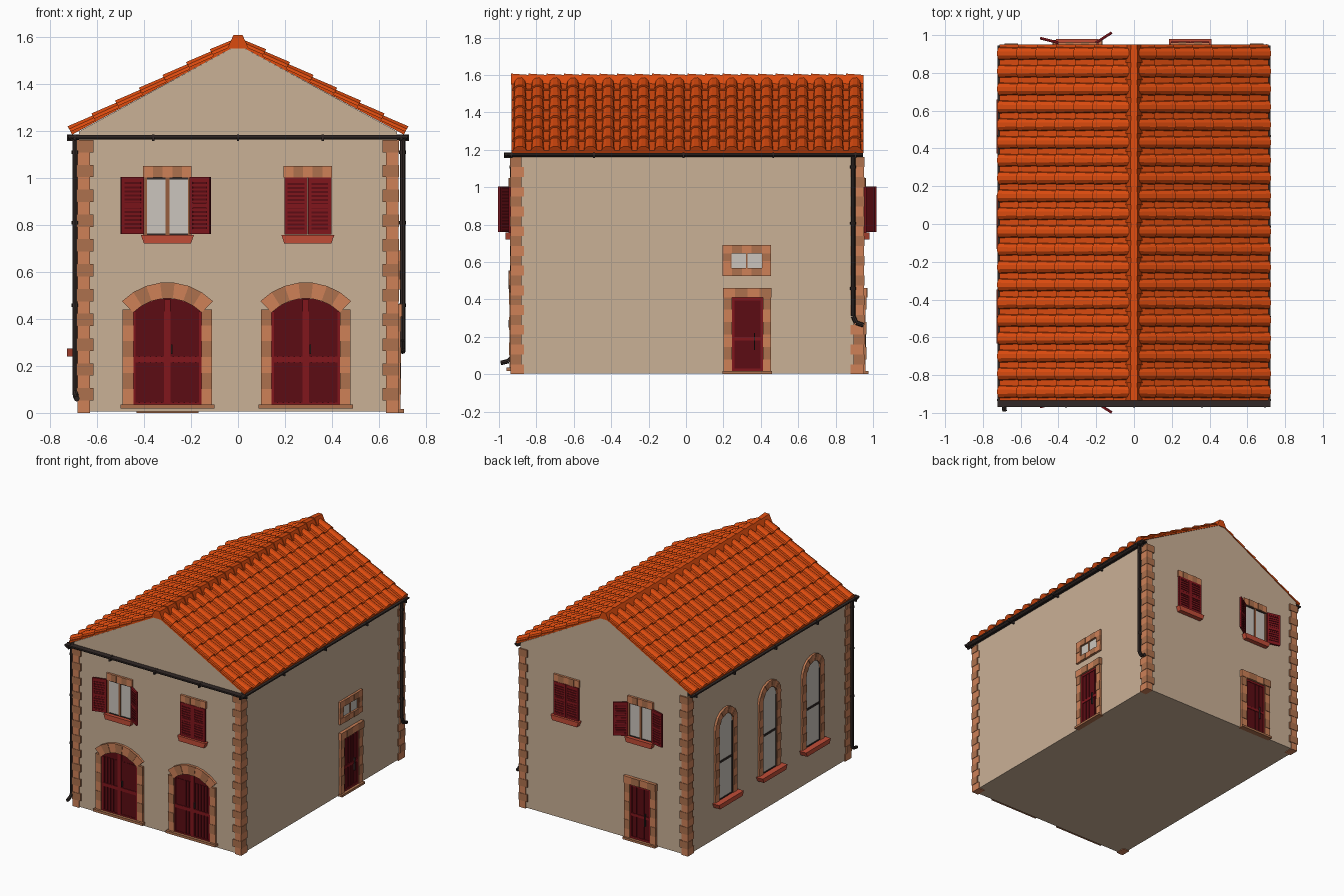
import bpy, bmesh
from math import sin, cos, pi, radians, asin
from mathutils import Matrix, Vector

if "Cube" in bpy.data.objects:
    bpy.data.objects.remove(bpy.data.objects["Cube"])


def material(name, r, g, b):
    m = bpy.data.materials.new(name)
    m.diffuse_color = [(c / 255) ** 2.2 for c in (r, g, b)] + [1]
    m.use_nodes = True
    m.node_tree.nodes["Principled BSDF"].inputs["Base Color"].default_value = m.diffuse_color
    return m


WALL = material("plaster", 201, 175, 149)
STONE = [material("stone_light", 205, 128, 88), material("stone_dark", 172, 112, 78)]
SILL = material("sill_red", 192, 78, 58)
TILE = material("roof_tile", 218, 76, 22)
METAL = material("dark_metal", 52, 44, 42)
RED = material("red_paint", 128, 28, 34)
DARKRED = material("dark_red_paint", 92, 20, 26)
GLASS = material("glass", 202, 196, 188)
WOOD = material("brown_wood", 150, 95, 65)

XW, Y0, Y1, EAVE, TOP = 0.675, -0.93, 0.945, 1.197, 1.565


def wall(x, y, deg):
    return Matrix.Translation((x, y, 0)) @ Matrix.Rotation(radians(deg), 4, 'Z')


# Wall frames: local x runs along the wall, local -y points outward
FRONT, RIGHT, BACK, LEFT = wall(0, Y0, 0), wall(XW, 0, 90), wall(0, Y1, 180), wall(-XW, 0, 270)


class Part:
    def __init__(self, name, matrix=Matrix()):
        self.name, self.matrix, self.local = name, matrix, Matrix()
        self.bm, self.mats = bmesh.new(), []

    def loft(self, a, b, mat):
        if mat not in self.mats:
            self.mats.append(mat)
        va = [self.bm.verts.new(self.local @ Vector(p)) for p in a]
        vb = [self.bm.verts.new(self.local @ Vector(p)) for p in b]
        n = len(va)
        faces = [self.bm.faces.new(va[::-1]), self.bm.faces.new(vb)]
        faces += [self.bm.faces.new((va[i], va[(i + 1) % n], vb[(i + 1) % n], vb[i])) for i in range(n)]
        for f in faces:
            f.material_index = self.mats.index(mat)

    def poly(self, pts, w0, w1, mat):
        self.loft([(u, -w0, v) for u, v in pts], [(u, -w1, v) for u, v in pts], mat)

    def box(self, u0, u1, v0, v1, w0, w1, mat):
        self.poly([(u0, v0), (u1, v0), (u1, v1), (u0, v1)], w0, w1, mat)

    def blocks(self, u0, u1, v0, v1, w, n, vertical=True):
        # row or column of stones in alternating tones
        for i in range(n):
            a, b = i / n, (i + 1) / n
            out = w + 0.003 * (i % 2)
            if vertical:
                self.box(u0, u1, v0 + (v1 - v0) * a, v0 + (v1 - v0) * b, -0.01, out, STONE[i % 2])
            else:
                self.box(u0 + (u1 - u0) * a, u0 + (u1 - u0) * b, v0, v1, -0.01, out, STONE[i % 2])

    def arch(self, cu, cv, r0, r1, half, n, w):
        for i in range(n):
            a, b = (pi / 2 + half - 2 * half * k / n for k in (i, i + 1))
            pts = [(cu + r * cos(t), cv + r * sin(t)) for r, t in ((r0, a), (r1, a), (r1, b), (r0, b))]
            self.poly(pts, -0.01, w + 0.003 * (i % 2), STONE[i % 2])

    def pipe(self, pts, r, mat):
        for p, q in zip(pts, pts[1:]):
            p, q = Vector(p), Vector(q)
            rot = (q - p).to_track_quat('Z', 'Y')
            ring = [rot @ Vector((r * cos(k * pi / 4), r * sin(k * pi / 4), 0)) for k in range(8)]
            self.loft([p + c for c in ring], [q + c for c in ring], mat)

    def finish(self):
        bmesh.ops.recalc_face_normals(self.bm, faces=self.bm.faces)
        me = bpy.data.meshes.new(self.name)
        self.bm.to_mesh(me)
        self.bm.free()
        for m in self.mats:
            me.materials.append(m)
        ob = bpy.data.objects.new(self.name, me)
        ob.matrix_world = self.matrix
        bpy.context.collection.objects.link(ob)
        return ob


# House body with gables
p = Part("house_body")
p.poly([(-XW, 0.005), (XW, 0.005), (XW, EAVE), (0, TOP), (-XW, EAVE)], -Y1, -Y0, WALL)
p.finish()

# Corner stones
for sx, sy, name in ((-1, Y0, "front_left"), (1, Y0, "front_right"), (-1, Y1, "back_left"), (1, Y1, "back_right")):
    p, n = Part(name + "_corner_stones"), 22
    for i in range(n):
        dx, dy = ((0.045, 0.065), (0.06, 0.05))[i % 2]
        out = 0.007 + 0.003 * (i % 2)
        s = 1 if sy > 0 else -1
        xs, ys = sorted((sx * (XW - dx), sx * (XW + out))), sorted((sy - s * dy, sy + s * out))
        p.box(xs[0], xs[1], 1.16 * i / n, 1.16 * (i + 1) / n, -ys[0], -ys[1], STONE[i % 2])
    p.finish()

# Roof: stepped slabs with half-round cover tiles, mirrored to the other side
p = Part("roof_tiles")
eave, ridge = Vector((0.705, 0, 1.183)), Vector((0, 0, TOP))
run = (ridge - eave).length
along = (ridge - eave) / run
up = Vector((-along.z, 0, along.x))
up = up if up.z > 0 else -up
ROWS, COLS = 7, 20
step, pitch = run / ROWS, (Y1 + 0.005 - Y0 + 0.005) / COLS


def tile_end(s, yc, r, h):
    return [eave + along * s + up * (h + r * sin(k * pi / 5)) + Vector((0, yc + r * 1.05 * cos(k * pi / 5), 0))
            for k in range(6)]


for i in range(ROWS):
    s0, s1 = i * step, min((i + 1.15) * step, run)
    ends = [[eave + along * s + up * h + Vector((0, y, 0))
             for y, h in ((Y0 - 0.004, 0), (Y1 + 0.004, 0), (Y1 + 0.004, t), (Y0 - 0.004, t))]
            for s, t in ((s0, 0.016), (s1, 0.006))]
    p.loft(ends[0], ends[1], TILE)
    for j in range(COLS):
        yc = Y0 - 0.005 + (j + 0.5) * pitch
        p.loft(tile_end(s0, yc, 0.036, 0.006), tile_end(s1, yc, 0.030, 0.0), TILE)
p.finish().modifiers.new("mirror", 'MIRROR').use_bisect_axis[0] = False

# Ridge caps
p = Part("ridge_caps")
for j in range(COLS):
    a = Y0 - 0.005 + j * pitch
    ends = [[(x * k, y, z) for x, z in ((-0.043, 1.55), (-0.018, 1.6 + t), (0.018, 1.6 + t), (0.043, 1.55))]
            for y, k, t in ((a, 1.05, 0.007), (a + pitch, 0.92, 0.0))]
    p.loft(ends[0], ends[1], TILE)
p.finish()

# Gutters: open U channels with small brackets
R = 0.018
arc = [(R * cos(pi + k * pi / 6), R * sin(pi + k * pi / 6)) for k in range(7)]
U = arc + [(x * 0.75, z * 0.75) for x, z in arc[::-1]]
for name, m, a, b, off in (("front_gutter", FRONT, -0.722, 0.722, 0.021),
                           ("right_gutter", RIGHT, -0.97, 0.945, 0.03),
                           ("left_gutter", LEFT, -0.945, 0.97, 0.03)):
    p = Part(name, m)
    p.loft([(a, -off + x, 1.18 + z) for x, z in U], [(b, -off + x, 1.18 + z) for x, z in U], METAL)
    p.box(a, b, 1.172, 1.182, 0, off + R, METAL)
    for k in (0.02, 0.25, 0.5, 0.75, 0.98):
        u = a + (b - a) * k
        p.box(u - 0.005, u + 0.005, 1.155, 1.184, 0, off + R + 0.003, METAL)
    p.finish()

# Downpipes
for name, pts in (("front_left_downpipe", [(-0.692, -0.93, 1.17), (-0.692, -0.93, 0.09), (-0.69, -0.95, 0.07),
                                           (-0.685, -0.99, 0.06)]),
                  ("back_right_downpipe", [(0.70, 0.893, 1.17), (0.70, 0.893, 0.31), (0.70, 0.91, 0.275),
                                           (0.70, 0.948, 0.262)])):
    p = Part(name)
    p.pipe(pts, 0.012, METAL)
    for z in (0.45, 0.8, 1.1):
        p.pipe([(pts[0][0], pts[0][1], z), (pts[0][0], pts[0][1], z + 0.015)], 0.015, METAL)
    p.finish()


def shutter(p, u0, u1, v0, v1):
    # louvred leaf: backing, frame and slats
    p.box(u0, u1, v0, v1, 0.0, 0.008, DARKRED)
    for a, b, c, d in ((u0, u0 + 0.014, v0, v1), (u1 - 0.014, u1, v0, v1), (u0, u1, v0, v0 + 0.015),
                       (u0, u1, v1 - 0.015, v1), (u0, u1, (v0 + v1) / 2 - 0.01, (v0 + v1) / 2 + 0.01)):
        p.box(a, b, c, d, 0.0, 0.014, RED)
    for i in range(1, 14):
        v = v0 + (v1 - v0) * i / 14
        p.box(u0 + 0.01, u1 - 0.01, v - 0.005, v + 0.004, 0.0, 0.012, RED)


def window(name, m, u, angles):
    p = Part(name, m)
    p.local = base = Matrix.Translation((u, 0, 0))
    p.blocks(-0.103, 0.103, 1.0, 1.05, 0.015, 5, False)
    p.poly([(-0.1, 0.72), (0.1, 0.72), (0.113, 0.757), (-0.113, 0.757)], -0.01, 0.035, SILL)
    if angles:
        p.box(-0.1, 0.1, 0.755, 1.0, -0.01, 0.004, GLASS)
        for c in (-0.095, 0, 0.095):
            p.box(c - 0.008, c + 0.008, 0.755, 1.0, -0.01, 0.009, WOOD)
        p.box(-0.1, 0.1, 0.755, 0.762, -0.01, 0.009, METAL)
        p.box(-0.1, 0.1, 0.993, 1.0, -0.01, 0.009, METAL)
        for s, a in zip((-1, 1), angles):
            p.local = base @ Matrix.Translation((s * 0.102, -0.008, 0)) @ Matrix.Rotation(-s * radians(a), 4, 'Z')
            shutter(p, min(0, s * 0.1), max(0, s * 0.1), 0.76, 1.003)
    else:
        p.local = base @ Matrix.Translation((0, -0.006, 0))
        shutter(p, -0.1, -0.001, 0.758, 1.0)
        shutter(p, 0.001, 0.1, 0.758, 1.0)
    p.finish()


window("front_open_window", FRONT, -0.30, (14, 33))
window("front_closed_window", FRONT, 0.297, None)
window("back_open_window", BACK, 0.30, (33, 14))
window("back_closed_window", BACK, -0.297, None)

# Arched double doors on the front
for u, name in ((-0.30, "left_arched_door"), (0.288, "right_arched_door")):
    p = Part(name, FRONT)
    p.local = Matrix.Translation((u, 0, 0))
    half = asin(0.145 / 0.205)
    top = [(0.205 * sin(half - half * k / 4), 0.282 + 0.205 * cos(half - half * k / 4)) for k in range(9)]
    p.poly([(-0.145, 0.03), (0.145, 0.03)] + top, -0.01, 0.003, DARKRED)
    for i in range(12):
        c = -0.132 + 0.024 * i
        p.box(c - 0.009, c + 0.009, 0.035, 0.43, -0.01, 0.006, DARKRED)
    for a, b, c, d in ((-0.145, -0.135, 0.03, 0.43), (0.135, 0.145, 0.03, 0.43), (-0.014, 0.014, 0.03, 0.483),
                       (-0.14, 0.14, 0.215, 0.24), (-0.14, 0.14, 0.03, 0.045)):
        p.box(a, b, c, d, -0.01, 0.01, RED)
    p.box(0.016, 0.022, 0.25, 0.29, 0, 0.018, METAL)
    p.arch(0, 0.282, 0.205, 0.273, half, 7, 0.017)
    p.blocks(-0.19, -0.145, 0.035, 0.44, 0.014, 6)
    p.blocks(0.145, 0.19, 0.035, 0.44, 0.014, 6)
    p.box(-0.2, 0.2, 0.018, 0.036, -0.01, 0.03, STONE[1])
    p.finish()

# Small doors on the right and at the back
for m, u, name in ((RIGHT, 0.328, "right_door"), (BACK, 0.30, "back_door")):
    p = Part(name, m)
    p.local = Matrix.Translation((u, 0, 0))
    p.box(-0.083, 0.083, 0.015, 0.41, -0.01, 0.003, DARKRED)
    for a, b, c, d in ((-0.083, -0.07, 0.015, 0.41), (0.07, 0.083, 0.015, 0.41), (-0.08, 0.08, 0.18, 0.2),
                       (-0.08, 0.08, 0.395, 0.41), (-0.08, 0.08, 0.015, 0.03)):
        p.box(a, b, c, d, -0.01, 0.01, RED)
    for c in (-0.046, -0.015, 0.015, 0.046):
        p.box(c - 0.012, c + 0.012, 0.03, 0.395, -0.01, 0.006, DARKRED)
    p.box(0.035, 0.041, 0.13, 0.22, 0, 0.018, METAL)
    p.blocks(-0.127, -0.083, 0.012, 0.412, 0.016, 6)
    p.blocks(0.083, 0.127, 0.012, 0.412, 0.016, 6)
    p.blocks(-0.13, 0.13, 0.41, 0.462, 0.022, 4, False)
    p.box(-0.132, 0.132, 0.0, 0.016, -0.01, 0.03, STONE[1])
    p.finish()

# Small transom window above the right door
p = Part("right_small_window", RIGHT)
p.local = Matrix.Translation((0.325, 0, 0))
p.box(-0.09, 0.09, 0.56, 0.65, -0.01, 0.004, GLASS)
for c in (-0.087, 0, 0.087):
    p.box(c - 0.005, c + 0.005, 0.565, 0.645, -0.01, 0.009, WOOD)
p.blocks(-0.13, 0.13, 0.525, 0.567, 0.016, 5, False)
p.blocks(-0.13, 0.13, 0.645, 0.69, 0.016, 5, False)
p.blocks(-0.13, -0.088, 0.567, 0.645, 0.013, 2)
p.blocks(0.088, 0.13, 0.567, 0.645, 0.013, 2)
p.finish()

# Tall arched windows on the left
for k, u in enumerate((-0.515, -0.01, 0.49)):
    p = Part("left_arched_window_%d" % (k + 1), LEFT)
    p.local = Matrix.Translation((u, 0, 0))
    ring = [(0.082 * cos(i * pi / 8), 0.80 + 0.082 * sin(i * pi / 8)) for i in range(9)]
    p.poly([(-0.082, 0.27), (0.082, 0.27)] + ring, -0.01, 0.004, GLASS)
    for a, b, c, d in ((-0.082, -0.073, 0.27, 0.80), (0.073, 0.082, 0.27, 0.80), (-0.08, 0.08, 0.27, 0.28),
                       (-0.08, 0.08, 0.54, 0.555)):
        p.box(a, b, c, d, -0.01, 0.009, METAL)
    p.arch(0, 0.80, 0.08, 0.128, pi / 2, 9, 0.015)
    p.blocks(-0.125, -0.08, 0.27, 0.80, 0.013, 9)
    p.blocks(0.08, 0.125, 0.27, 0.80, 0.013, 9)
    p.poly([(-0.13, 0.24), (0.13, 0.24), (0.143, 0.273), (-0.143, 0.273)], -0.01, 0.053, SILL)
    p.finish()
